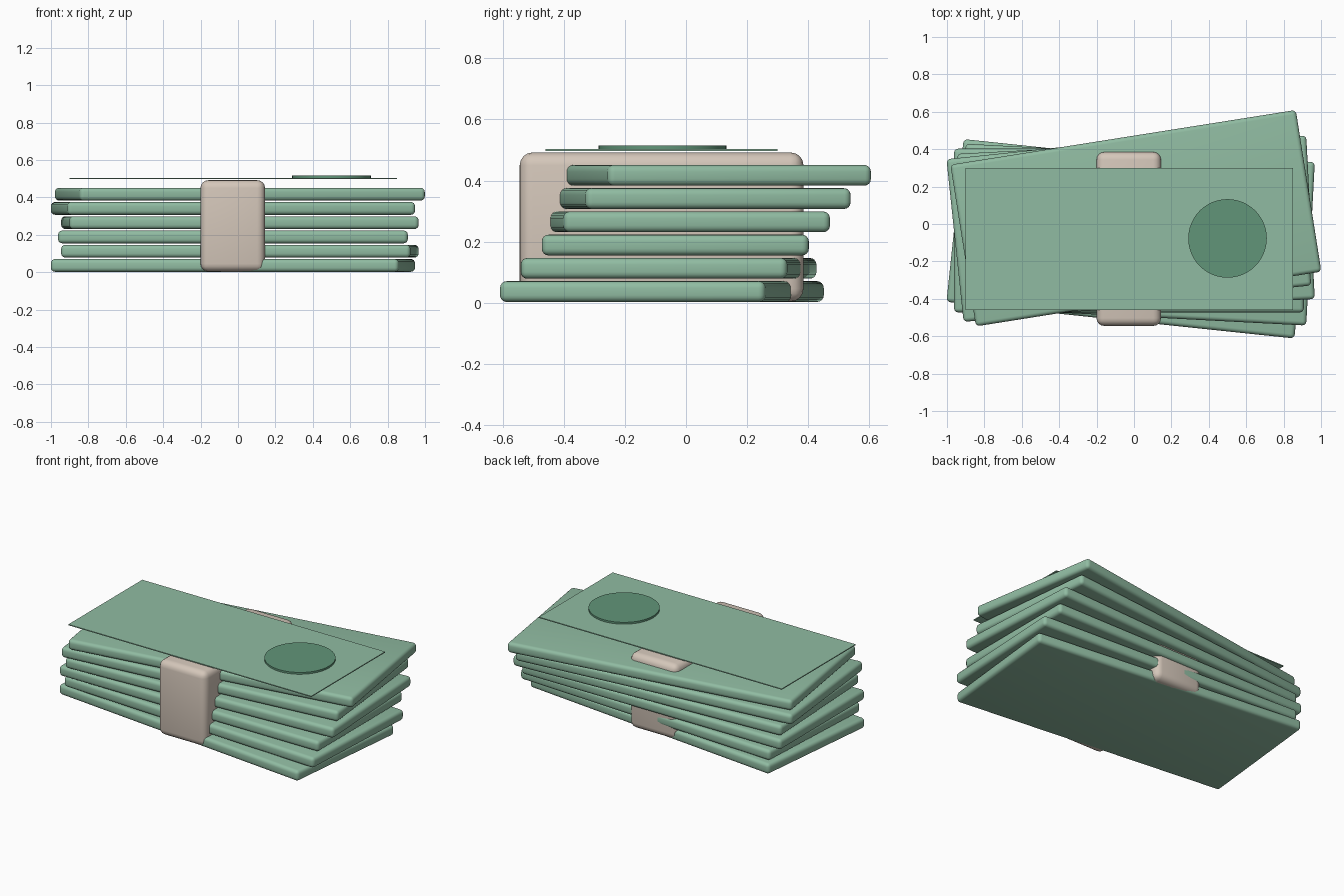
import bpy
from math import radians

if "Cube" in bpy.data.objects:
    bpy.data.objects.remove(bpy.data.objects["Cube"])


def material(name, rgb):
    m = bpy.data.materials.new(name)
    m.diffuse_color = (*rgb, 1)
    m.use_nodes = True
    m.node_tree.nodes["Principled BSDF"].inputs["Base Color"].default_value = m.diffuse_color
    return m


green = material("note_green", (0.28, 0.50, 0.36))
dark = material("seal_green", (0.12, 0.30, 0.19))
cream = material("paper_cream", (0.66, 0.57, 0.49))


def finish(ob, name, mat, bevel=0, segments=4):
    ob.name = name
    ob.data.materials.append(mat)
    if bevel:
        mod = ob.modifiers.new("rounded_edges", "BEVEL")
        mod.width = bevel
        mod.segments = segments
        mod.limit_method = "ANGLE"
        bpy.ops.object.modifier_apply(modifier=mod.name)
    bpy.ops.object.shade_smooth_by_angle(angle=radians(35))
    return ob


def box(name, centre, size, mat, bevel=0, turn=0):
    bpy.ops.mesh.primitive_cube_add(size=1, location=centre,
                                    rotation=(0, 0, radians(turn)))
    ob = bpy.context.object
    ob.scale = size
    bpy.ops.object.transform_apply(location=False, rotation=False, scale=True)
    return finish(ob, name, mat, bevel)


# fanned stack of note bundles, each turned 3 degrees more than the one below
for i in range(6):
    x = 0.01 if i % 2 else -0.027
    box(f"note_bundle_{i + 1}", (x, -0.079 + 0.022 * i, 0.036 + 0.0762 * i),
        (1.87, 0.875, 0.068), green, bevel=0.022, turn=-6 + 3 * i)

# paper band wrapped round the stack
box("paper_band", (-0.028, -0.08, 0.2475), (0.345, 0.93, 0.489), cream, bevel=0.042)

# thin loose note lying on top
box("top_note", (-0.025, -0.08, 0.50), (1.75, 0.76, 0.006), green)

# round seal on the loose note
bpy.ops.mesh.primitive_cylinder_add(vertices=48, radius=0.21, depth=0.012,
                                    location=(0.5, -0.077, 0.5095))
finish(bpy.context.object, "round_seal", dark)
